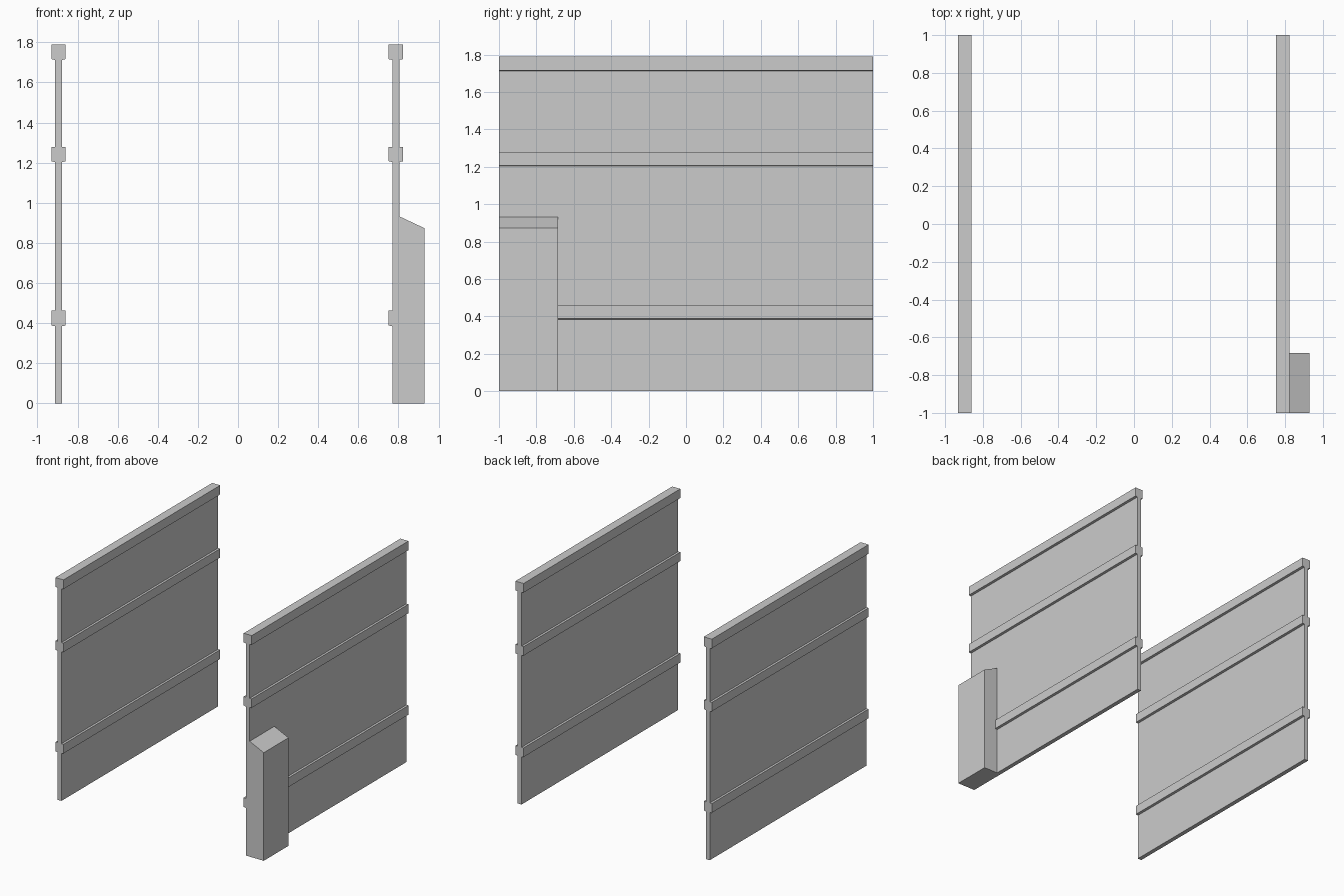
import bpy
import bmesh

cube = bpy.data.objects.get("Cube")
if cube:
    bpy.data.objects.remove(cube, do_unlink=True)

grey = bpy.data.materials.new("plain grey")
grey.use_nodes = True
colour = (0.6, 0.6, 0.6, 1)
grey.diffuse_color = colour
grey.node_tree.nodes["Principled BSDF"].inputs["Base Color"].default_value = colour


def extrude_profile(name, profile, y0, y1):
    """Make a solid from an (x, z) outline drawn out along y."""
    bm = bmesh.new()
    face = bm.faces.new([bm.verts.new((x, y0, z)) for x, z in profile])
    result = bmesh.ops.extrude_face_region(bm, geom=[face])
    moved = [v for v in result["geom"] if isinstance(v, bmesh.types.BMVert)]
    bmesh.ops.translate(bm, verts=moved, vec=(0, y1 - y0, 0))
    bmesh.ops.recalc_face_normals(bm, faces=bm.faces)
    mesh = bpy.data.meshes.new(name)
    bm.to_mesh(mesh)
    bm.free()
    mesh.materials.append(grey)
    obj = bpy.data.objects.new(name, mesh)
    bpy.context.collection.objects.link(obj)
    return obj


TOP = 1.79
PANEL = 0.0175   # half thickness of a wall panel
RAIL = 0.036     # half thickness of a rail
RAILS = {"lower": (0.384, 0.462), "middle": (1.203, 1.279), "top": (1.712, TOP)}


def wall(side, x):
    # Thin panel, stopping inside the top rail
    extrude_profile(side + "_panel",
                    [(x - PANEL, 0), (x + PANEL, 0),
                     (x + PANEL, TOP - 0.03), (x - PANEL, TOP - 0.03)], -1, 1)
    # Rails with slightly sloped undersides
    for level, (low, high) in RAILS.items():
        extrude_profile(f"{side}_{level}_rail",
                        [(x - RAIL, high), (x - RAIL, low + 0.004),
                         (x - PANEL, low), (x + PANEL, low),
                         (x + RAIL, low + 0.004), (x + RAIL, high)], -1, 1)


wall("right", -0.895)
wall("left", 0.787)

# Slope-topped box on the outside of the left wall
extrude_profile("corner_box",
                [(0.787, 0), (0.93, 0), (0.93, 0.873), (0.8045, 0.932), (0.787, 0.932)],
                -1, -0.684)
